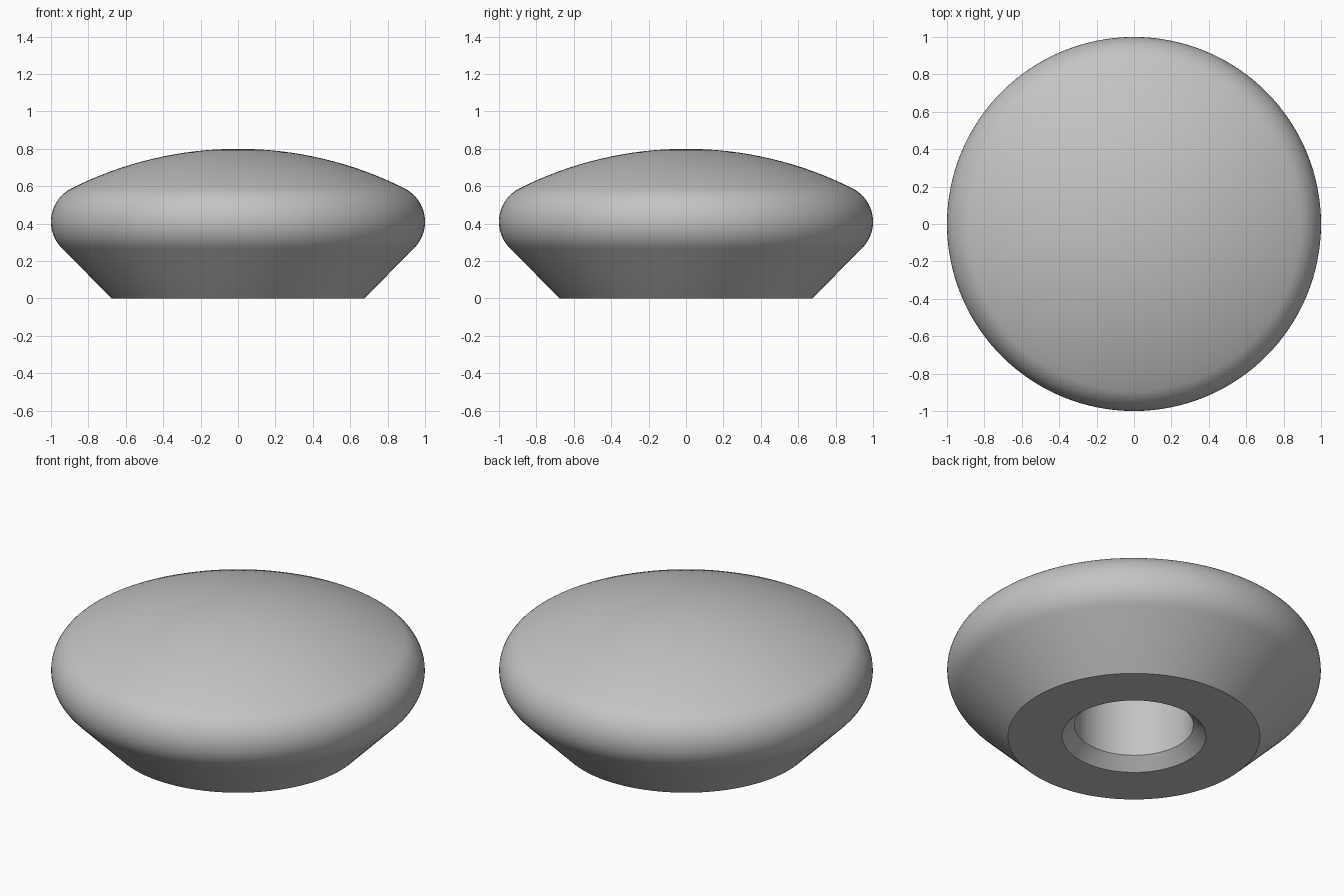
import bpy, bmesh
from math import sin, cos, asin, pi, radians
from mathutils import Vector

cube = bpy.data.objects.get("Cube")
if cube:
    bpy.data.objects.remove(cube, do_unlink=True)

SEGMENTS = 128


def arc(cx, cz, radius, start, end, steps):
    """Points of an arc in the xz plane, both ends included."""
    angles = [start + (end - start) * i / steps for i in range(steps + 1)]
    return [(cx + radius * cos(a), cz + radius * sin(a)) for a in angles]


def lathe(name, profile, material):
    """Revolve a profile that starts and ends on the z axis."""
    bm = bmesh.new()
    verts = [bm.verts.new((x, 0, z)) for x, z in profile]
    edges = [bm.edges.new(pair) for pair in zip(verts, verts[1:])]
    bmesh.ops.spin(bm, geom=verts + edges, cent=Vector(), axis=(0, 0, 1),
                   angle=2 * pi, steps=SEGMENTS, use_duplicate=False)
    bmesh.ops.remove_doubles(bm, verts=bm.verts, dist=0.0005)
    bmesh.ops.recalc_face_normals(bm, faces=bm.faces)
    mesh = bpy.data.meshes.new(name)
    bm.to_mesh(mesh)
    bm.free()
    mesh.materials.append(material)
    obj = bpy.data.objects.new(name, mesh)
    bpy.context.collection.objects.link(obj)
    bpy.ops.object.select_all(action='DESELECT')
    obj.select_set(True)
    bpy.context.view_layer.objects.active = obj
    bpy.ops.object.shade_smooth_by_angle(angle=radians(25))
    return obj


grey = bpy.data.materials.new("satin grey")
grey.use_nodes = True
colour = (0.55, 0.55, 0.55, 1)
grey.diffuse_color = colour
grey.node_tree.nodes["Principled BSDF"].inputs["Base Color"].default_value = colour

# Blind mounting hole with a chamfered mouth, then the flat foot
hole_radius, mouth_radius, hole_depth = 0.318, 0.385, 0.5
profile = [(0, hole_depth), (hole_radius, hole_depth),
           (hole_radius, mouth_radius - hole_radius),
           (mouth_radius, 0), (0.675, 0)]

# Rounded rim, tangent to the 45 degree flank and to the shallow dome
rim_radius, rim_z, dome_radius, top = 0.2, 0.41, 1.98, 0.8
rim_x = 1 - rim_radius
dome_half_angle = asin(rim_x / (dome_radius - rim_radius))
dome_start = pi / 2 - dome_half_angle
profile += arc(rim_x, rim_z, rim_radius, -pi / 4, dome_start, 20)
profile += arc(0, top - dome_radius, dome_radius, dome_start, pi / 2, 16)[1:]

lathe("knob", profile, grey)
